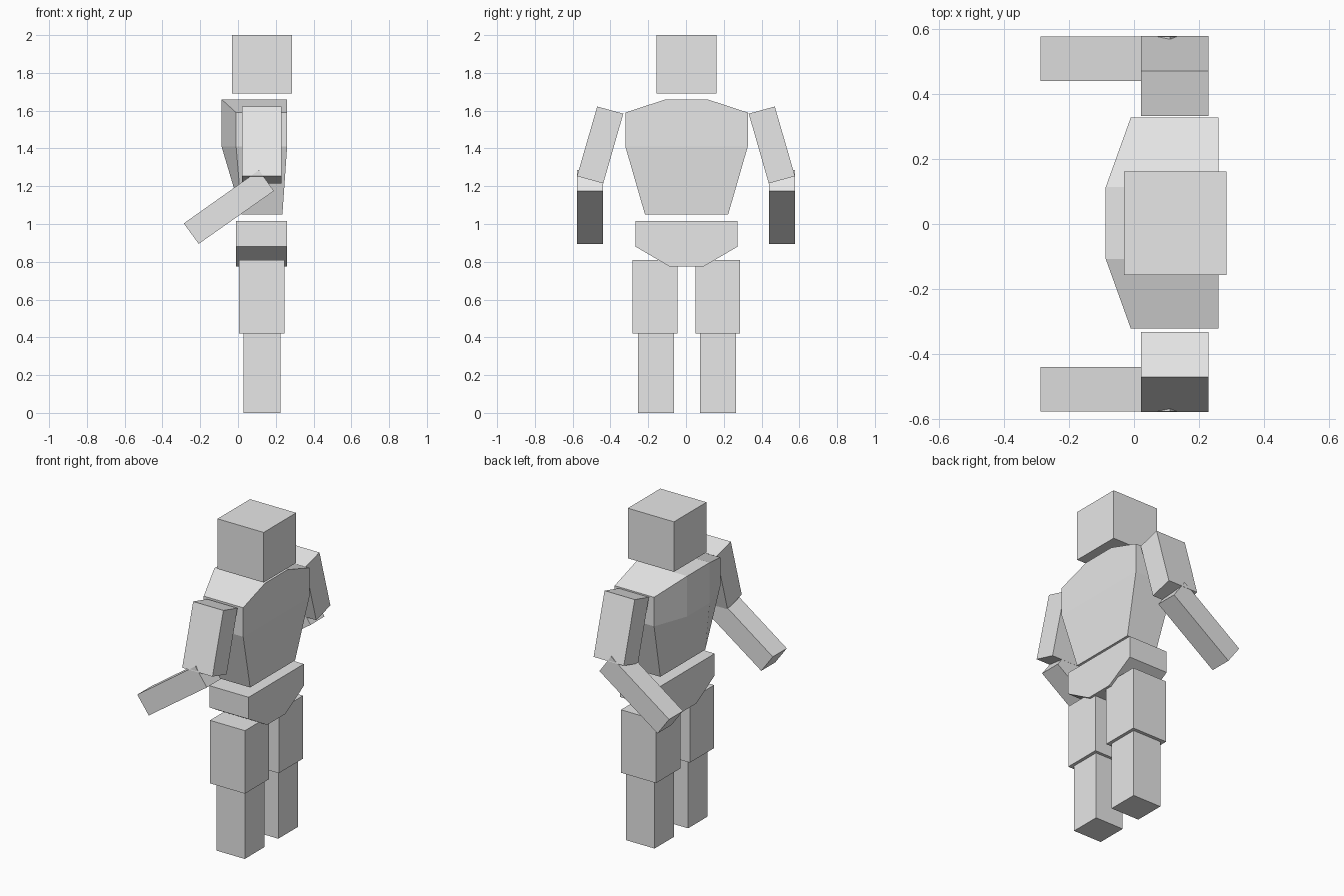
import bpy
import bmesh
import math
from mathutils import Vector

cube = bpy.data.objects.get("Cube")
if cube:
    bpy.data.objects.remove(cube, do_unlink=True)

grey = bpy.data.materials.new("plain grey")
grey.use_nodes = True
grey.diffuse_color = (0.8, 0.8, 0.8, 1)
grey.node_tree.nodes["Principled BSDF"].inputs["Base Color"].default_value = (0.8, 0.8, 0.8, 1)


def solid(name, points):
    """Flat-faced convex block through the given corner points."""
    bm = bmesh.new()
    for p in points:
        bm.verts.new(Vector(p))
    bmesh.ops.convex_hull(bm, input=bm.verts[:])
    bmesh.ops.dissolve_limit(bm, angle_limit=math.radians(1),
                             verts=bm.verts[:], edges=bm.edges[:])
    bmesh.ops.recalc_face_normals(bm, faces=bm.faces[:])
    mesh = bpy.data.meshes.new(name)
    bm.to_mesh(mesh)
    bm.free()
    mesh.materials.append(grey)
    obj = bpy.data.objects.new(name, mesh)
    bpy.context.collection.objects.link(obj)
    return obj


def box(name, xs, ys, zs):
    return solid(name, [(x, y, z) for x in xs for y in ys for z in zs])


def both(points):
    """Add the mirror image of each corner across the body's middle."""
    return [(x, s * y + 0.003, z) for x, y, z in points for s in (-1, 1)]


# Head
box("head", (-0.031, 0.285), (-0.156, 0.162), (1.69, 2.0))

# Torso: flat back, raised chest panel, tapering waist
solid("torso", both([
    (-0.087, 0.11, 1.66), (-0.087, 0.11, 1.41),
    (-0.01, 0.324, 1.59), (-0.01, 0.324, 1.41),
    (0.018, 0.08, 1.05), (0.02, 0.22, 1.05),
    (0.26, 0.11, 1.66), (0.26, 0.324, 1.59),
    (0.26, 0.324, 1.41), (0.235, 0.22, 1.05)]))

# Pelvis
hip_profile = [(0.27, 1.015), (0.27, 0.88), (0.09, 0.775)]
solid("pelvis", both([(x, y, z) for x in (-0.01, 0.26) for y, z in hip_profile]))

# Limbs, repeated on each side
upper_arm = [(0.47, 1.622), (0.332, 1.584), (0.438, 1.215), (0.577, 1.253)]
forearm = [(-0.287, 1.003), (-0.208, 0.895), (0.19, 1.175), (0.111, 1.285)]
for s, side in ((1, "left"), (-1, "right")):
    solid(side + "_upper_arm", [(x, s * y, z) for x in (0.022, 0.229) for y, z in upper_arm])
    solid(side + "_forearm", [(x, s * y, z) for y in (0.439, 0.576) for x, z in forearm])
    box(side + "_thigh", (0.005, 0.245), (s * 0.047 + 0.002, s * 0.284 + 0.002), (0.42, 0.81))
    box(side + "_shin", (0.03, 0.225), (s * 0.068 + 0.005, s * 0.26 + 0.005), (0, 0.42))
